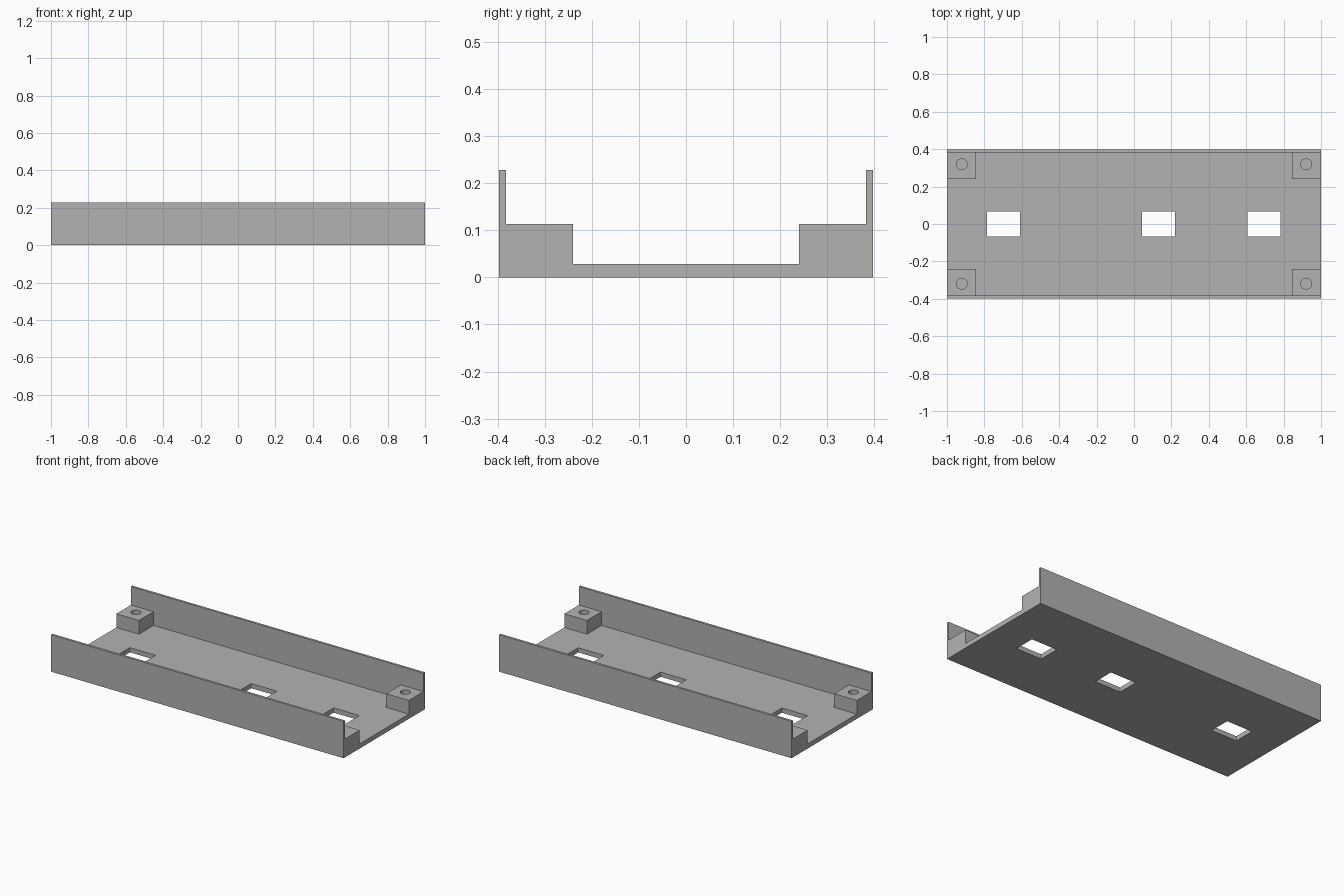
import bpy, bmesh
from mathutils import Matrix

default = bpy.data.objects.get("Cube")
if default:
    bpy.data.objects.remove(default, do_unlink=True)

# Overall sizes
HALF_L, HALF_W = 1.0, 0.397
FLOOR, WALL_H, WALL_T = 0.029, 0.228, 0.0145
BLOCK_L, BLOCK_IN, BLOCK_H = 0.155, 0.24, 0.114
HOLE_R, HOLE_BOTTOM = 0.029, FLOOR

grey = bpy.data.materials.new("plain_grey")
grey.use_nodes = True
colour = (0.448, 0.448, 0.448, 1)
grey.diffuse_color = colour
grey.node_tree.nodes["Principled BSDF"].inputs["Base Color"].default_value = colour


def finish(name, bm):
    bmesh.ops.recalc_face_normals(bm, faces=bm.faces)
    mesh = bpy.data.meshes.new(name)
    bm.to_mesh(mesh)
    bm.free()
    mesh.materials.append(grey)
    obj = bpy.data.objects.new(name, mesh)
    bpy.context.collection.objects.link(obj)
    return obj


def box(name, low, high):
    bm = bmesh.new()
    size = [h - l for l, h in zip(low, high)]
    mid = [(h + l) / 2 for l, h in zip(low, high)]
    bmesh.ops.create_cube(bm, size=1, matrix=Matrix.Translation(mid) @ Matrix.Diagonal((*size, 1)))
    return finish(name, bm)


def cylinder(name, x, y, low, high):
    bm = bmesh.new()
    bmesh.ops.create_cone(bm, cap_ends=True, segments=32, radius1=HOLE_R, radius2=HOLE_R,
                          depth=high - low, matrix=Matrix.Translation((x, y, (low + high) / 2)))
    return finish(name, bm)


def combine(target, tool, operation):
    mod = target.modifiers.new(operation.lower(), "BOOLEAN")
    mod.operation, mod.solver, mod.object = operation, "EXACT", tool
    bpy.context.view_layer.objects.active = target
    bpy.ops.object.modifier_apply(modifier=mod.name)
    bpy.data.objects.remove(tool, do_unlink=True)


# Channel: floor and two long walls from one U profile
inner = HALF_W - WALL_T
half = [(inner, FLOOR), (inner, WALL_H), (HALF_W, WALL_H), (HALF_W, 0)]
profile = half + [(-y, z) for y, z in reversed(half)]
bm = bmesh.new()
face = bm.faces.new([bm.verts.new((-HALF_L, y, z)) for y, z in profile])
extruded = bmesh.ops.extrude_face_region(bm, geom=[face], use_keep_orig=True)
moved = [v for v in extruded["geom"] if isinstance(v, bmesh.types.BMVert)]
bmesh.ops.translate(bm, verts=moved, vec=(2 * HALF_L, 0, 0))
tray = finish("tray", bm)

# Corner mounting blocks, each with a blind screw hole
for sx in (-1, 1):
    for sy in (-1, 1):
        xs = sorted((sx * (HALF_L - BLOCK_L), sx * HALF_L))
        ys = sorted((sy * BLOCK_IN, sy * (HALF_W - WALL_T / 2)))
        combine(tray, box("corner_block", (xs[0], ys[0], FLOOR / 2), (xs[1], ys[1], BLOCK_H)), "UNION")
        combine(tray, cylinder("screw_hole", sx * 0.921, sy * 0.319, HOLE_BOTTOM, BLOCK_H + 0.05), "DIFFERENCE")

# Rectangular openings through the floor
for x in (-0.697, 0.132, 0.695):
    combine(tray, box("floor_opening", (x - 0.088, -0.066, -0.1), (x + 0.088, 0.066, 0.1)), "DIFFERENCE")

# Smooth hole walls, sharp edges elsewhere
bpy.ops.object.select_all(action="DESELECT")
tray.select_set(True)
bpy.context.view_layer.objects.active = tray
bpy.ops.object.shade_smooth_by_angle()
